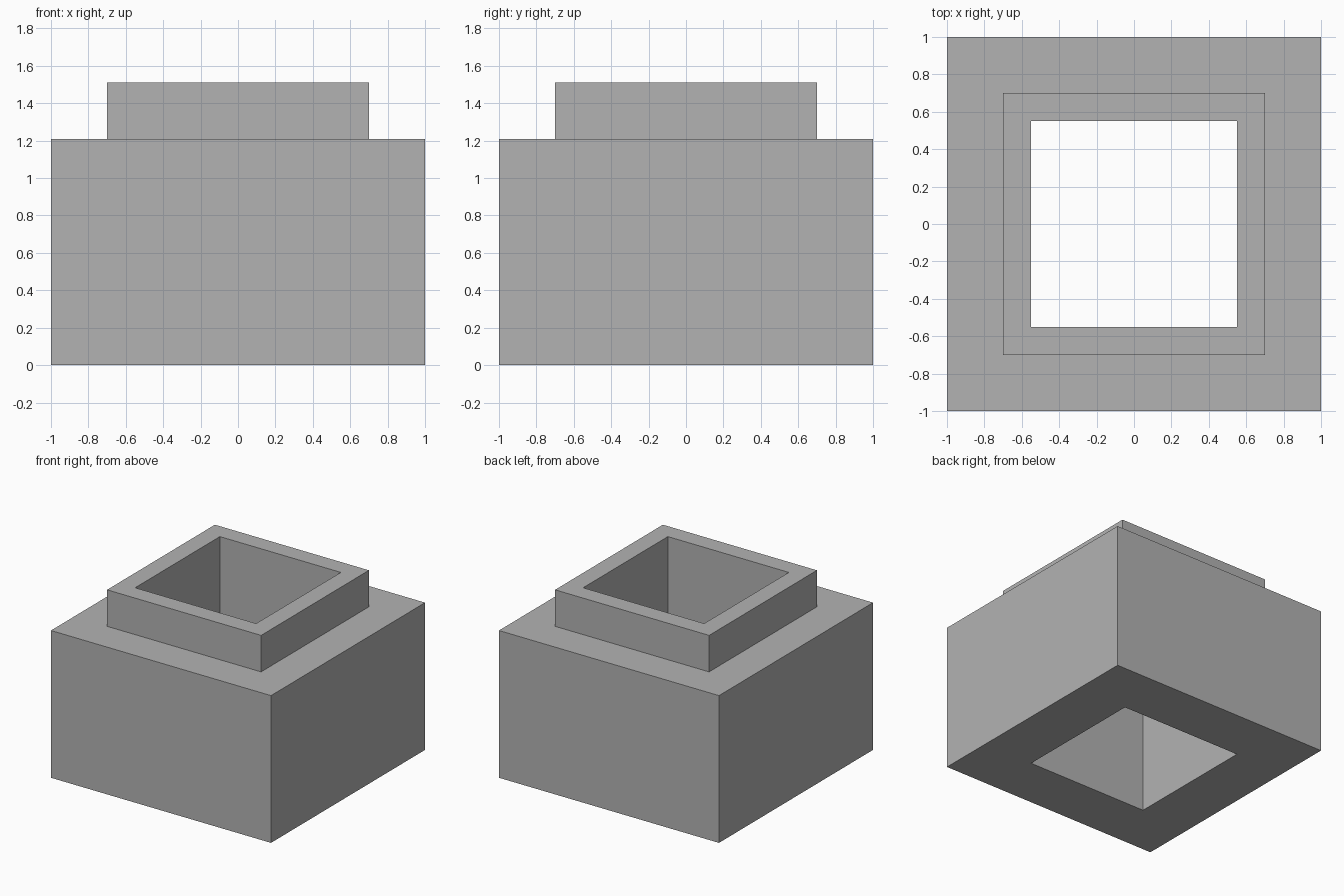
import bpy
import bmesh

if "Cube" in bpy.data.objects:
    bpy.data.objects.remove(bpy.data.objects["Cube"])

grey = bpy.data.materials.new("plain_grey")
grey.diffuse_color = (0.45, 0.45, 0.45, 1.0)
grey.use_nodes = True
grey.node_tree.nodes["Principled BSDF"].inputs["Base Color"].default_value = grey.diffuse_color

# Closed wall profile: (half width, height)
HOLE, COLLAR, BODY = 0.55, 0.70, 1.0
BODY_TOP, COLLAR_TOP = 1.21, 1.51
profile = [(HOLE, 0), (BODY, 0), (BODY, BODY_TOP),
           (COLLAR, BODY_TOP), (COLLAR, COLLAR_TOP), (HOLE, COLLAR_TOP)]
corners = [(-1, -1), (1, -1), (1, 1), (-1, 1)]

# Square block with raised collar and a shaft right through it
bm = bmesh.new()
rings = [[bm.verts.new((sx * r, sy * r, z)) for sx, sy in corners]
         for r, z in profile]
for i, lower in enumerate(rings):
    upper = rings[(i + 1) % len(rings)]
    for k in range(4):
        n = (k + 1) % 4
        bm.faces.new((lower[k], lower[n], upper[n], upper[k]))
bmesh.ops.recalc_face_normals(bm, faces=bm.faces)

mesh = bpy.data.meshes.new("collared_block")
bm.to_mesh(mesh)
bm.free()
mesh.materials.append(grey)
block = bpy.data.objects.new("collared_block", mesh)
bpy.context.collection.objects.link(block)
